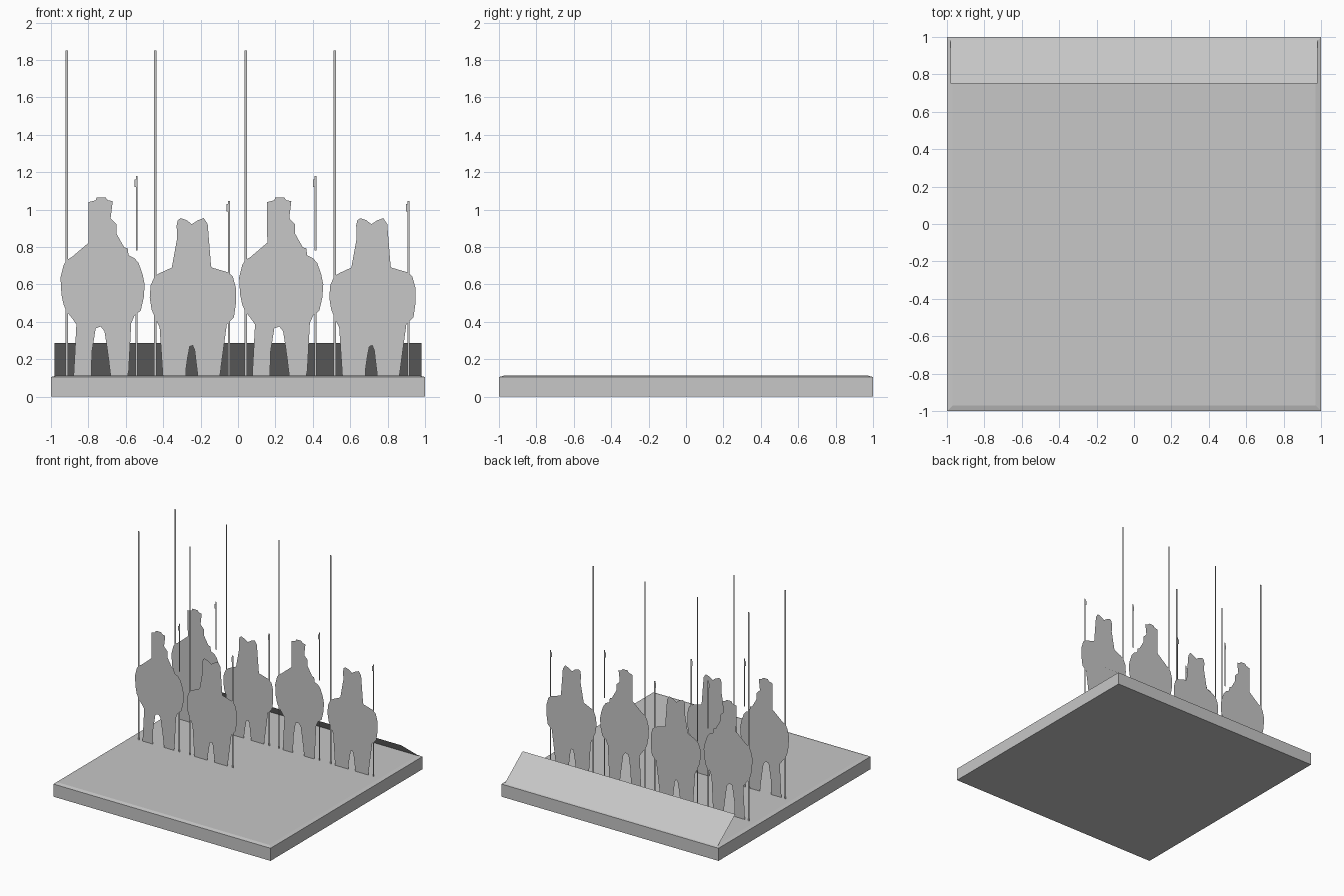
import bpy, bmesh

grey = bpy.data.materials.new("stone_grey")
grey.diffuse_color = (0.57, 0.57, 0.57, 1)
TOP = 0.113


def build(name, faces, loc=(0, 0, 0)):
    """Object from a list of polygons, each a list of 3D points."""
    bm = bmesh.new()
    for pts in faces:
        bm.faces.new([bm.verts.new(p) for p in pts])
    bmesh.ops.triangulate(bm, faces=[f for f in bm.faces if len(f.verts) > 4])
    me = bpy.data.meshes.new(name)
    bm.to_mesh(me)
    bm.free()
    me.materials.append(grey)
    ob = bpy.data.objects.new(name, me)
    ob.location = loc
    bpy.context.collection.objects.link(ob)
    return ob


def upright(pts, y=0):
    return [(x / 100, y, z / 100) for x, z in pts]


def flat(pts):
    return [(x / 100, y / 100, 0) for x, y in pts]


def rect(x0, x1, z0, z1):
    return [(x0, z0), (x1, z0), (x1, z1), (x0, z1)]


# square base with a thin chamfer round the top
bm = bmesh.new()
rings = []
for h, z in ((1, 0), (1, 0.105), (0.97, TOP)):
    rings.append([bm.verts.new((sx * h, sy * h, z))
                  for sx, sy in ((-1, -1), (1, -1), (1, 1), (-1, 1))])
for a, b in zip(rings, rings[1:]):
    for i in range(4):
        j = (i + 1) % 4
        bm.faces.new((a[i], a[j], b[j], b[i]))
bm.faces.new(rings[0][::-1])
bm.faces.new(rings[2])
me = bpy.data.meshes.new("base")
bm.to_mesh(me)
bm.free()
me.materials.append(grey)
bpy.context.collection.objects.link(bpy.data.objects.new("base", me))

# sloping sheet along the back edge
build("back_slope", [[(0.98, 0.985, 0.109), (-0.98, 0.985, 0.109),
                      (-0.98, 0.75, 0.288), (0.98, 0.75, 0.288)]])

# outline of the tall soldier card, in hundredths
TALL = [(-15.5, 11), (-14.5, 25), (-13.4, 33), (-14, 38.6), (-16.6, 42.3), (-19.3, 45.6),
        (-20.9, 49.3), (-22, 54.7), (-22.5, 63.8), (-20.9, 70.2), (-19.3, 73), (-16.6, 74.5),
        (-9.6, 79.3), (-7, 81), (-5.9, 83.6), (-7.5, 87.4), (-7.5, 92.7), (-5.9, 97),
        (-5.9, 100.2), (-7.5, 101.3), (-7.5, 104), (-3.7, 105), (-3.2, 106.5), (1.6, 106.5),
        (2.7, 105), (5.4, 104.5), (4.8, 100.2), (4.3, 95.4), (7.5, 92), (7.5, 87),
        (5.4, 83.6), (7, 81), (13.4, 79.3), (13.9, 75.6), (17.1, 74), (19.3, 71.3),
        (21.4, 65.4), (22.5, 60), (22, 53), (20.4, 46), (17.1, 43.4), (15, 38.6),
        (12.9, 33.8), (12.3, 26.3), (11.2, 20), (14, 14), (13.4, 11), (4.3, 11),
        (3.2, 20), (2.1, 28), (1, 35), (-1, 37.5), (-3.7, 36.5), (-4.8, 30.5),
        (-5.9, 22.5), (-6, 11)]

# outline of the short soldier card with the two-peaked helmet
SHORT = [(-16, 11), (-16, 28), (-14.5, 33), (-17.7, 37), (-19.8, 41.3), (-22, 46.6),
         (-23, 53), (-22.5, 59.5), (-20.4, 64.3), (-17.7, 66), (-11.2, 69), (-8, 72.3),
         (-7, 76), (-7, 82.5), (-5.4, 85.2), (-6.4, 89), (-8.6, 91.6), (-8, 94.3),
         (-6.4, 95.4), (-3.2, 94.3), (-0.5, 92.2), (2.7, 94.3), (5.9, 95.4), (8, 92.2),
         (7, 89.5), (7, 82.5), (7, 78.8), (5.9, 74.5), (8.6, 71.8), (10.2, 69),
         (18.7, 66.5), (21.4, 64.3), (23, 58.4), (23, 49.3), (22, 42.3), (18.2, 38.6),
         (15.5, 34.3), (12.3, 30.5), (13.4, 22.5), (15, 14.5), (14.5, 11), (2.7, 11),
         (1, 25), (0, 27.3), (-1.6, 26.8), (-2.7, 21), (-3.7, 14), (-3.7, 11)]

# flat ground shapes: body, spear and feet
TALL_MARK = [[(-21, 17), (-17.7, 19.5), (-15, 16.3), (-4.8, 18), (7, 18.5), (20.4, 21),
              (21, 17), (14, 14), (8.6, 10), (2, 4), (-6, 3), (-14.5, 5), (-21, 9.4)],
             [(-17, 16.8), (16.6, 22.2), (16.6, 23.2), (-17, 17.8)],
             rect(-7, -3, -21.5, -16), rect(3, 7, -21.5, -16)]
SHORT_MARK = [[(-20.7, 20), (-14.3, 21.7), (0.7, 20.6), (21, 17), (20, 9), (14, 4.5),
               (3.4, 4), (-1.4, -2), (-2.5, -10), (-7.3, -9.4), (-9.5, -4), (-6.3, 1.3),
               (-13.8, 9.4), (-20.7, 14.7)],
              [(-21, 22.8), (21.2, 18.5), (21.2, 19.5), (-21, 23.8)],
              rect(-9, -5, -21.5, -16), rect(2.5, 6.5, -21.5, -16)]

# soldier: body, long pike, short spear with its wider blade
KINDS = {
    "tall": (TALL[::-1], [rect(-19.7, -18.4, 11, 185), rect(17.7, 18.8, 11, 45),
                          rect(17.9, 18.8, 78, 118), rect(17.1, 17.9, 112, 116)], TALL_MARK),
    "short": (SHORT[::-1], [rect(-20.7, -19.4, 11, 185), rect(18.8, 19.8, 11, 104.5),
                            rect(18, 18.8, 99, 103)], SHORT_MARK),
}
COLUMNS = [("tall", -0.724), ("short", -0.242), ("tall", 0.231), ("short", 0.718)]

for i, (kind, x) in enumerate(COLUMNS):
    body, poles, mark = KINDS[kind]
    # four soldiers in the rear row, two in the front row
    for y in (0.48, 0.0) if i < 2 else (0.48,):
        build(f"{kind}_soldier", [upright(body)], (x, y, 0))
        build(f"{kind}_soldier_spears", [upright(p, 0.001) for p in poles], (x, y, 0))
    # ground shapes: four near the front, two further back
    for y in (-0.48,) if i < 2 else (-0.48, 0.0):
        build(f"{kind}_ground_shape", [flat(p) for p in mark], (x, y, TOP + 0.001))
